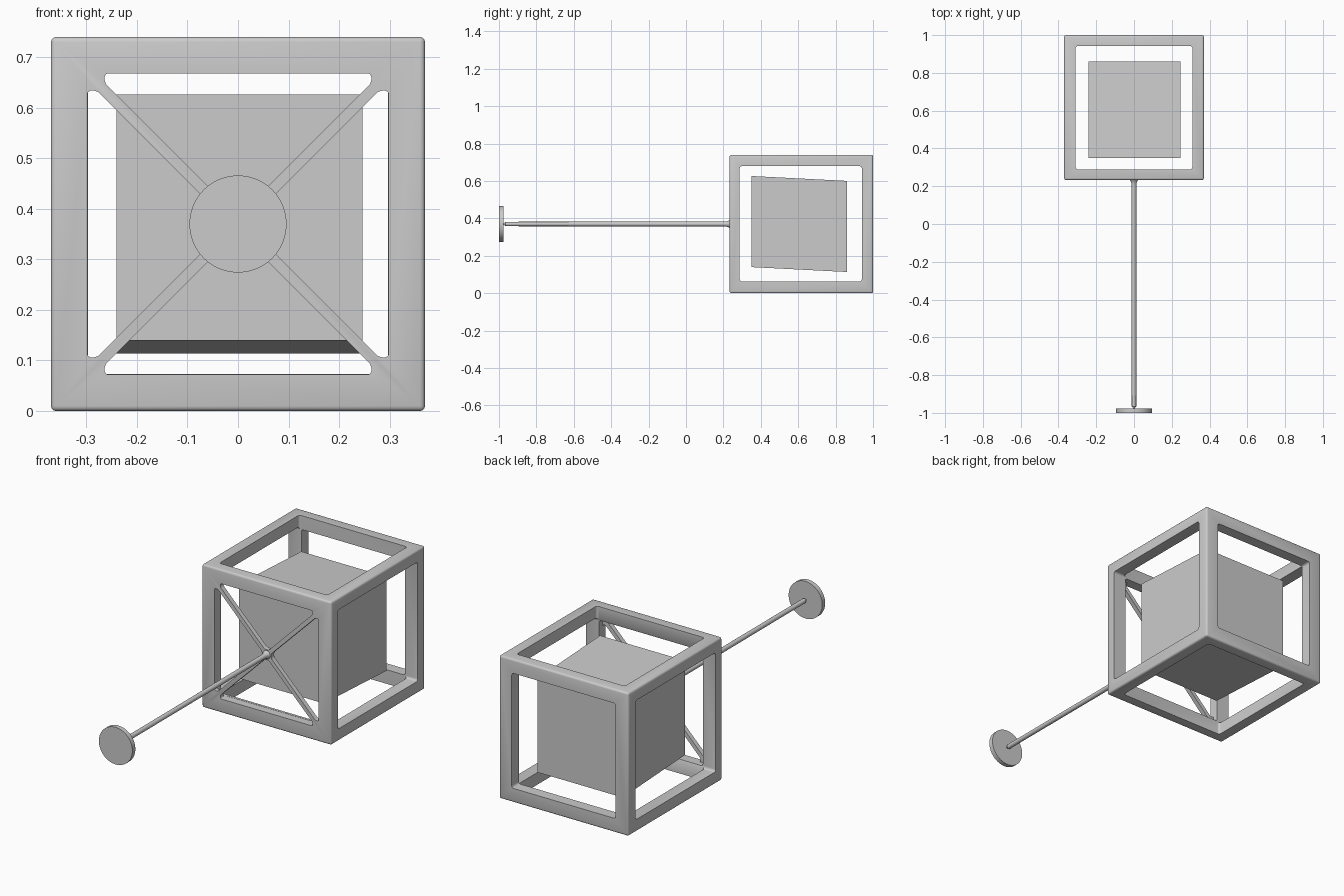
import bpy, bmesh, math

if "Cube" in bpy.data.objects:
    bpy.data.objects.remove(bpy.data.objects["Cube"])

CZ = 0.37          # height of the central axis
Y0, Y1 = 0.233, 1.0


def finish(bm, name, smooth=True):
    bmesh.ops.recalc_face_normals(bm, faces=bm.faces[:])
    me = bpy.data.meshes.new(name)
    bm.to_mesh(me)
    bm.free()
    ob = bpy.data.objects.new(name, me)
    bpy.context.collection.objects.link(ob)
    if smooth:
        bpy.ops.object.select_all(action='DESELECT')
        bpy.context.view_layer.objects.active = ob
        ob.select_set(True)
        bpy.ops.object.shade_smooth_by_angle(angle=math.radians(35))
    return ob


def prism(name, pts, axis, d0, d1, radius):
    """Extrude a 2D outline along an axis, rounding its corners."""
    place = {'X': lambda u, v, d: (d, u, v),
             'Y': lambda u, v, d: (u, d, v),
             'Z': lambda u, v, d: (u, v, d)}[axis]
    bm = bmesh.new()
    a = [bm.verts.new(place(u, v, d0)) for u, v in pts]
    b = [bm.verts.new(place(u, v, d1)) for u, v in pts]
    bm.faces.new(a)
    bm.faces.new(b[::-1])
    n = len(pts)
    for i in range(n):
        j = (i + 1) % n
        bm.faces.new((a[i], b[i], b[j], a[j]))
    bmesh.ops.recalc_face_normals(bm, faces=bm.faces[:])
    edges = [bm.edges.get((a[i], b[i])) for i in range(n)]
    bmesh.ops.bevel(bm, geom=edges, offset=radius, segments=4, profile=0.5,
                    affect='EDGES', clamp_overlap=True)
    return finish(bm, name, False)


def rect(u0, u1, v0, v1):
    return [(u0, v0), (u1, v0), (u1, v1), (u0, v1)]


def lathe(name, profile, segments):
    """Revolve (radius, y) points around the y-directed central axis."""
    bm = bmesh.new()
    rings = []
    for r, y in profile:
        rings.append([bm.verts.new((r * math.cos(t), y, CZ + r * math.sin(t)))
                      for t in (2 * math.pi * k / segments for k in range(segments))])
    for p, q in zip(rings, rings[1:]):
        for k in range(segments):
            m = (k + 1) % segments
            bm.faces.new((p[k], p[m], q[m], q[k]))
    bm.faces.new(rings[0])
    bm.faces.new(rings[-1])
    return finish(bm, name)


# open cube frame: rounded block with windows cut out of it
bm = bmesh.new()
bmesh.ops.create_cube(bm, size=1)
for v in bm.verts:
    v.co = (v.co.x * 0.74, (Y0 + Y1) / 2 + v.co.y * (Y1 - Y0), CZ + v.co.z * 0.74)
bmesh.ops.bevel(bm, geom=bm.edges[:], offset=0.01, segments=3, profile=0.5,
                affect='EDGES')
frame = finish(bm, "cube_frame", False)

cutters = [
    prism("side_cutter", rect(0.287, 0.94, 0.063, 0.679), 'X', -0.5, 0.5, 0.012),
    prism("top_cutter", rect(-0.309, 0.309, 0.289, 0.942), 'Z', -0.1, 0.9, 0.012),
    prism("back_cutter", rect(-0.297, 0.297, 0.073, 0.668), 'Y', 0.257, 1.1, 0.012),
]
# four front openings leave the diagonal cross braces standing
tri = [(0.264, 0.298), (-0.264, 0.298), (-0.264, 0.279),
       (-0.012, 0.027), (0.012, 0.027), (0.264, 0.279)]
for k in range(4):
    c, s = round(math.cos(k * math.pi / 2)), round(math.sin(k * math.pi / 2))
    pts = [(c * u - s * v, CZ + s * u + c * v) for u, v in tri]
    cutters.append(prism("front_cutter", pts, 'Y', 0.1, 0.275, 0.008))

bpy.context.view_layer.objects.active = frame
for cut in cutters:
    cut.hide_render = True
    mod = frame.modifiers.new("cut", 'BOOLEAN')
    mod.operation = 'DIFFERENCE'
    mod.solver = 'EXACT'
    mod.object = cut
    bpy.ops.object.modifier_apply(modifier=mod.name)
    bpy.data.objects.remove(cut, do_unlink=True)
bpy.ops.object.select_all(action='DESELECT')
frame.select_set(True)
bpy.ops.object.shade_smooth_by_angle(angle=math.radians(35))

# inner block, slightly skewed so the rear sits lower
bm = bmesh.new()
bmesh.ops.create_cube(bm, size=1)
for v in bm.verts:
    v.co = (0.003 + v.co.x * 0.487, 0.605 + v.co.y * 0.51,
            0.37 + v.co.z * 0.487 - v.co.y * 0.026)
finish(bm, "inner_block", False)

# handle rod, flared where it meets the braces
lathe("handle_rod", [(0.005, -0.98), (0.006, -0.972), (0.012, -0.965), (0.0125, 0.20),
                     (0.014, 0.217), (0.018, 0.228), (0.024, 0.236),
                     (0.024, 0.25), (0.014, 0.258)], 24)

# round end plate
lathe("end_disc", [(0.096, -1.0), (0.096, -0.976)], 64)
